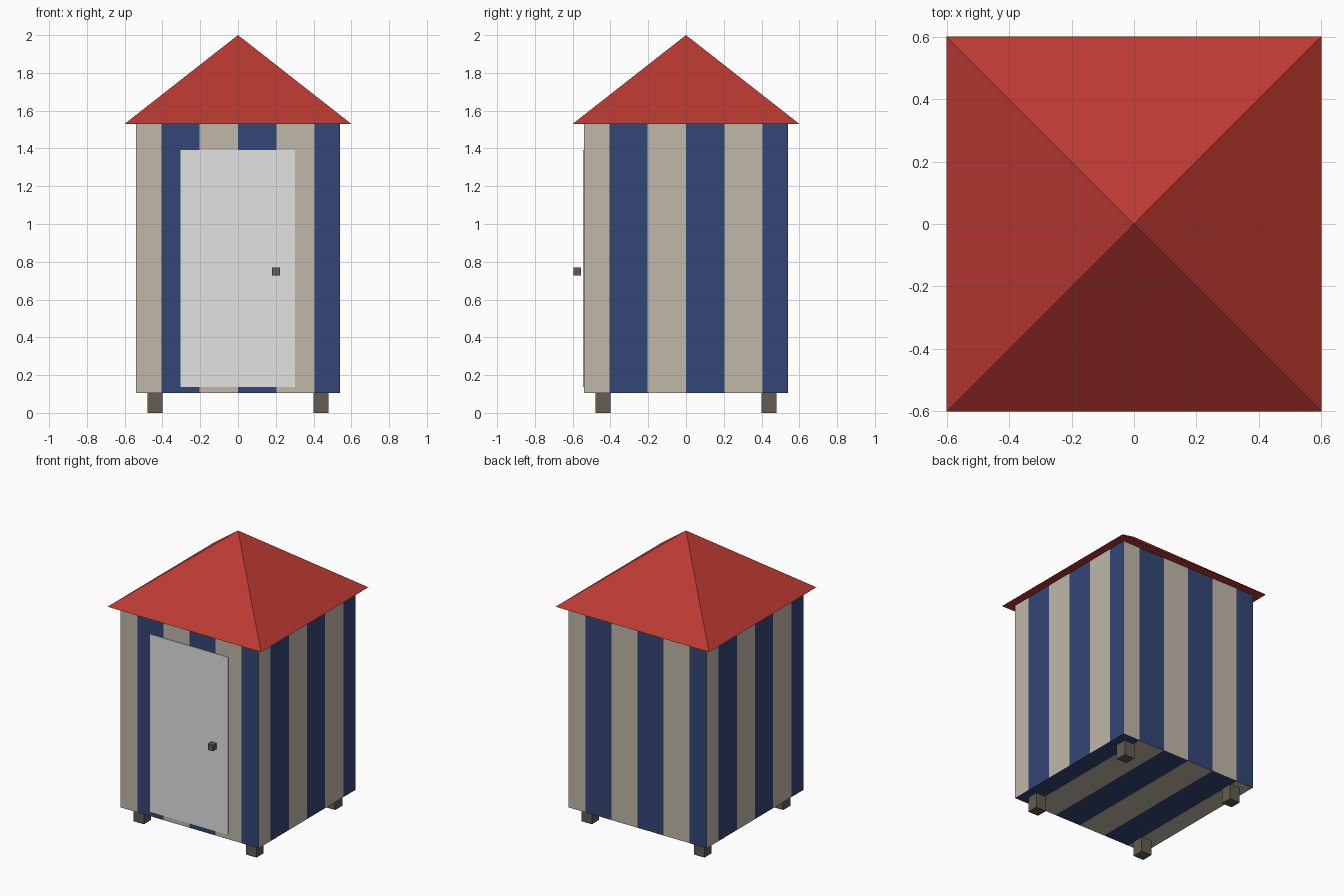
import bpy, bmesh, math
from mathutils import Vector, Matrix

if "Cube" in bpy.data.objects:
    bpy.data.objects.remove(bpy.data.objects["Cube"])

HALF, BASE, EAVES, STRIPE = 0.54, 0.105, 1.53, 0.203


def material(name, *rgb):
    lin = [(c / 255 / 12.92) if c < 11 else ((c / 255 + 0.055) / 1.055) ** 2.4 for c in rgb]
    m = bpy.data.materials.new(name)
    m.diffuse_color = (*lin, 1)
    m.use_nodes = True
    m.node_tree.nodes["Principled BSDF"].inputs["Base Color"].default_value = m.diffuse_color
    return m


BEIGE = material("beige", 192, 184, 169)
BLUE = material("navy blue", 51, 70, 118)
RED = material("roof red", 188, 57, 50)
WHITE = material("door white", 226, 226, 225)
BROWN = material("dark brown", 99, 92, 81)


def finish(bm, name, *mats):
    me = bpy.data.meshes.new(name)
    bm.to_mesh(me)
    bm.free()
    for m in mats:
        me.materials.append(m)
    ob = bpy.data.objects.new(name, me)
    bpy.context.collection.objects.link(ob)
    return ob


def box_mesh(lo, hi):
    lo, hi = Vector(lo), Vector(hi)
    bm = bmesh.new()
    bmesh.ops.create_cube(bm, size=1, matrix=Matrix.Translation((lo + hi) / 2)
                          @ Matrix.Diagonal((*(hi - lo), 1)))
    return bm


# Cabin: box cut into vertical planks, striped the same way round every wall
bm = box_mesh((-HALF, -HALF, BASE), (HALF, HALF, EAVES))
for axis in (Vector((1, 0, 0)), Vector((0, 1, 0))):
    for k in range(-2, 3):
        bmesh.ops.bisect_plane(bm, geom=bm.verts[:] + bm.edges[:] + bm.faces[:],
                               plane_co=axis * k * STRIPE, plane_no=axis)
bm.normal_update()
for f in bm.faces:
    n, c = f.normal, f.calc_center_median()
    along = c.x if abs(n.z) > 0.5 else c.y * n.x - c.x * n.y
    f.material_index = 1 if math.floor(along / STRIPE) % 2 == 0 else 0
finish(bm, "cabin", BEIGE, BLUE)

# Pyramid roof with closed underside
bm = bmesh.new()
bmesh.ops.create_cone(bm, cap_ends=True, segments=4, radius1=0.6 * math.sqrt(2), radius2=0,
                      depth=2 - EAVES, matrix=Matrix.Translation((0, 0, (2 + EAVES) / 2))
                      @ Matrix.Rotation(math.pi / 4, 4, 'Z'))
bmesh.ops.remove_doubles(bm, verts=bm.verts[:], dist=1e-4)
finish(bm, "roof", RED)

# Door plate and knob
finish(box_mesh((-0.305, -0.545, 0.138), (0.302, -0.538, 1.393)), "door", WHITE)
finish(box_mesh((0.181, -0.596, 0.727), (0.223, -0.556, 0.769)), "door_knob", BROWN)

# Four stubby feet
for sx, side in ((-1, "left"), (1, "right")):
    for sy, end in ((-1, "front"), (1, "back")):
        x, y = sx * 0.44, sy * 0.44
        finish(box_mesh((x - 0.04, y - 0.04, 0), (x + 0.04, y + 0.04, BASE)),
               f"{end}_{side}_foot", BROWN)
